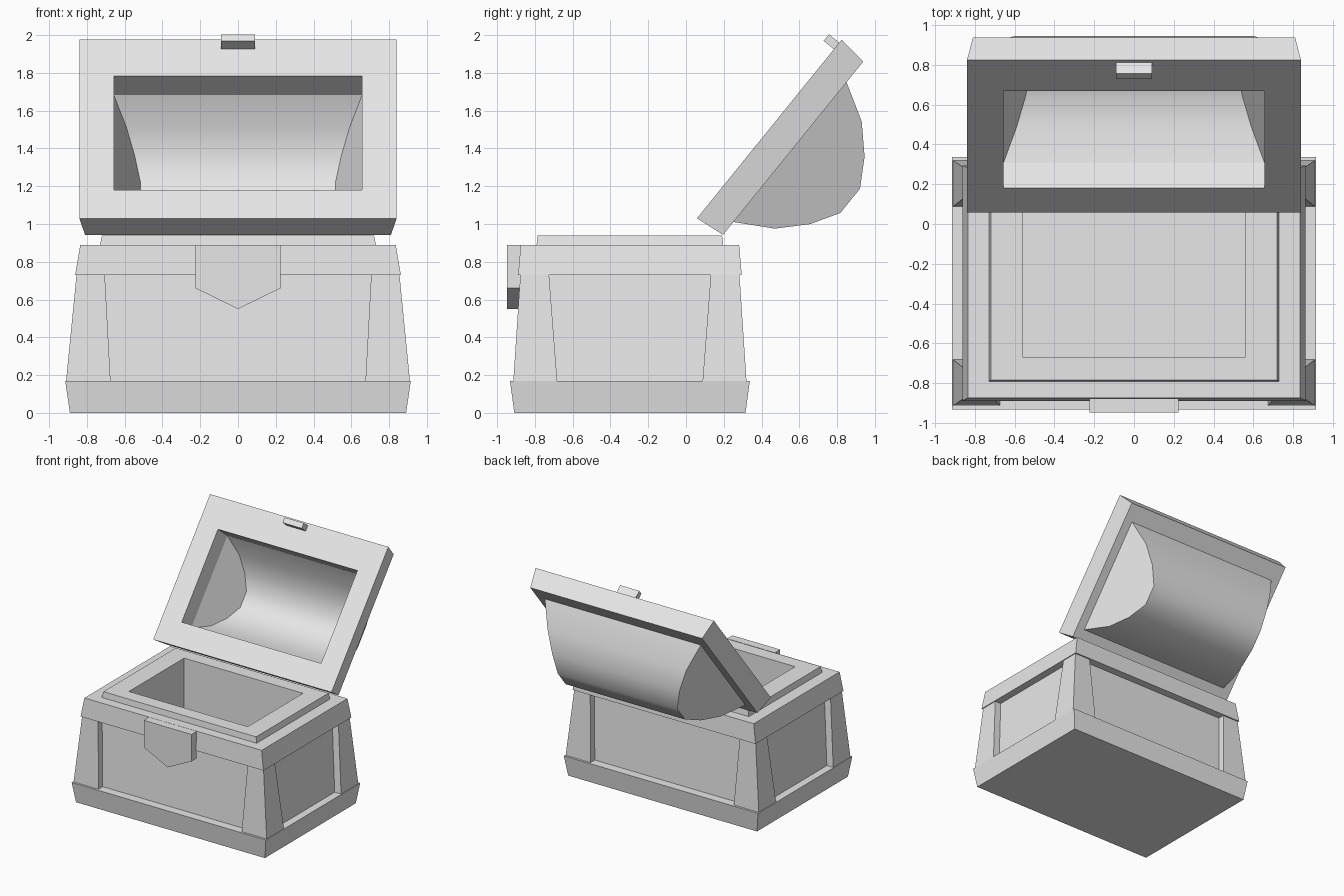
import bpy, bmesh, math

if "Cube" in bpy.data.objects:
    bpy.data.objects.remove(bpy.data.objects["Cube"])

GREY = (0.8, 0.8, 0.8, 1)
grey = bpy.data.materials.new("plain_grey")
grey.use_nodes = True
grey.diffuse_color = GREY
grey.node_tree.nodes["Principled BSDF"].inputs["Base Color"].default_value = GREY

CY = -0.297        # middle of the box, front to back
HINGE = (0, 0.058, 1.03)
LID_ANGLE = math.radians(51)


def finish(name, bm, in_lid=False):
    bmesh.ops.recalc_face_normals(bm, faces=bm.faces)
    mesh = bpy.data.meshes.new(name)
    bm.to_mesh(mesh)
    bm.free()
    mesh.materials.append(grey)
    obj = bpy.data.objects.new(name, mesh)
    bpy.context.collection.objects.link(obj)
    if in_lid:
        obj.location = HINGE
        obj.rotation_euler.x = LID_ANGLE
    return obj


def loft(name, loops, ring=False, in_lid=False):
    """Join rectangles (x0, x1, y0, y1, z); a ring closes on itself, else ends are capped."""
    bm = bmesh.new()
    rows = [[bm.verts.new((x, y, z)) for x, y in
             ((x0, y0), (x1, y0), (x1, y1), (x0, y1))]
            for x0, x1, y0, y1, z in loops]
    pairs = list(zip(rows, rows[1:]))
    if ring:
        pairs.append((rows[-1], rows[0]))
    else:
        bm.faces.new(rows[0])
        bm.faces.new(rows[-1])
    for a, b in pairs:
        for i in range(4):
            j = (i + 1) % 4
            bm.faces.new((a[i], a[j], b[j], b[i]))
    return finish(name, bm, in_lid)


def box_loop(hx, hy, z):
    return (-hx, hx, CY - hy, CY + hy, z)


# Plinth, recessed walls and the rim with its raised lip
loft("base_plinth", [box_loop(0.89, 0.612, 0), box_loop(0.915, 0.635, 0.17)])
loft("recessed_walls", [box_loop(0.85, 0.56, 0.17), box_loop(0.797, 0.525, 0.73),
                        box_loop(0.56, 0.372, 0.73), box_loop(0.56, 0.372, 0.17)], ring=True)
loft("upper_rim", [box_loop(0.862, 0.592, 0.73), box_loop(0.835, 0.578, 0.89),
                   box_loop(0.73, 0.494, 0.89), box_loop(0.72, 0.488, 0.94),
                   box_loop(0.56, 0.372, 0.94), box_loop(0.56, 0.372, 0.73)], ring=True)

# Four leaning corner posts
for side, sx in (("left", 1), ("right", -1)):
    for end, sy in (("front", -1), ("back", 1)):
        loft(f"{end}_{side}_post",
             [(sx * 0.675, sx * 0.91, CY + sy * 0.385, CY + sy * 0.617, 0.17),
              (sx * 0.705, sx * 0.855, CY + sy * 0.428, CY + sy * 0.58, 0.73)])

# Pointed clasp plate on the front
bm = bmesh.new()
outline = [(-0.225, 0.89), (-0.225, 0.66), (0, 0.55), (0.225, 0.66), (0.225, 0.89)]
front = bm.faces.new([bm.verts.new((x, -0.947, z)) for x, z in outline])
out = bmesh.ops.extrude_face_region(bm, geom=[front], use_keep_orig=True)
bmesh.ops.translate(bm, vec=(0, 0.07, 0),
                    verts=[v for v in out["geom"] if isinstance(v, bmesh.types.BMVert)])
finish("clasp_plate", bm)

# Lid frame: local y runs up the open lid, local -z points out of its back
T = 0.162
loft("lid_frame", [(-0.84, 0.84, 0, 1.217, 0), (-0.81, 0.81, 0.019, 1.2, -T),
                   (-0.657, 0.657, 0.194, 0.971, -T), (-0.657, 0.657, 0.194, 0.971, 0)],
     ring=True, in_lid=True)
loft("lid_catch", [(-0.09, 0.09, 1.152, 1.197, 0.07), (-0.09, 0.09, 1.152, 1.197, -0.01)],
     in_lid=True)

# Hollow vaulted lid with inward leaning ends
half = [(0.476, 0), (0.365, 0.193), (0.23, 0.322), (0.083, 0.41)]
profile = [(-u, w) for u, w in half] + [(u, w) for u, w in reversed(half)]
bm = bmesh.new()
rims = []
for scale, hx in ((1, 0.735), (0.815, 0.657)):
    ends = [[bm.verts.new((s * (hx - 0.42 * w * scale), 0.5825 + u * scale, -T - w * scale))
             for u, w in profile] for s in (-1, 1)]
    a, b = ends
    for i in range(len(profile) - 1):
        bm.faces.new((a[i], a[i + 1], b[i + 1], b[i]))
    bm.faces.new(a)
    bm.faces.new(b)
    rims.append((a[0], b[0], b[-1], a[-1]))
for i in range(4):
    j = (i + 1) % 4
    bm.faces.new((rims[0][i], rims[0][j], rims[1][j], rims[1][i]))
vault = finish("lid_vault", bm, in_lid=True)
bpy.ops.object.select_all(action="DESELECT")
vault.select_set(True)
bpy.context.view_layer.objects.active = vault
bpy.ops.object.shade_smooth_by_angle(angle=math.radians(36))
